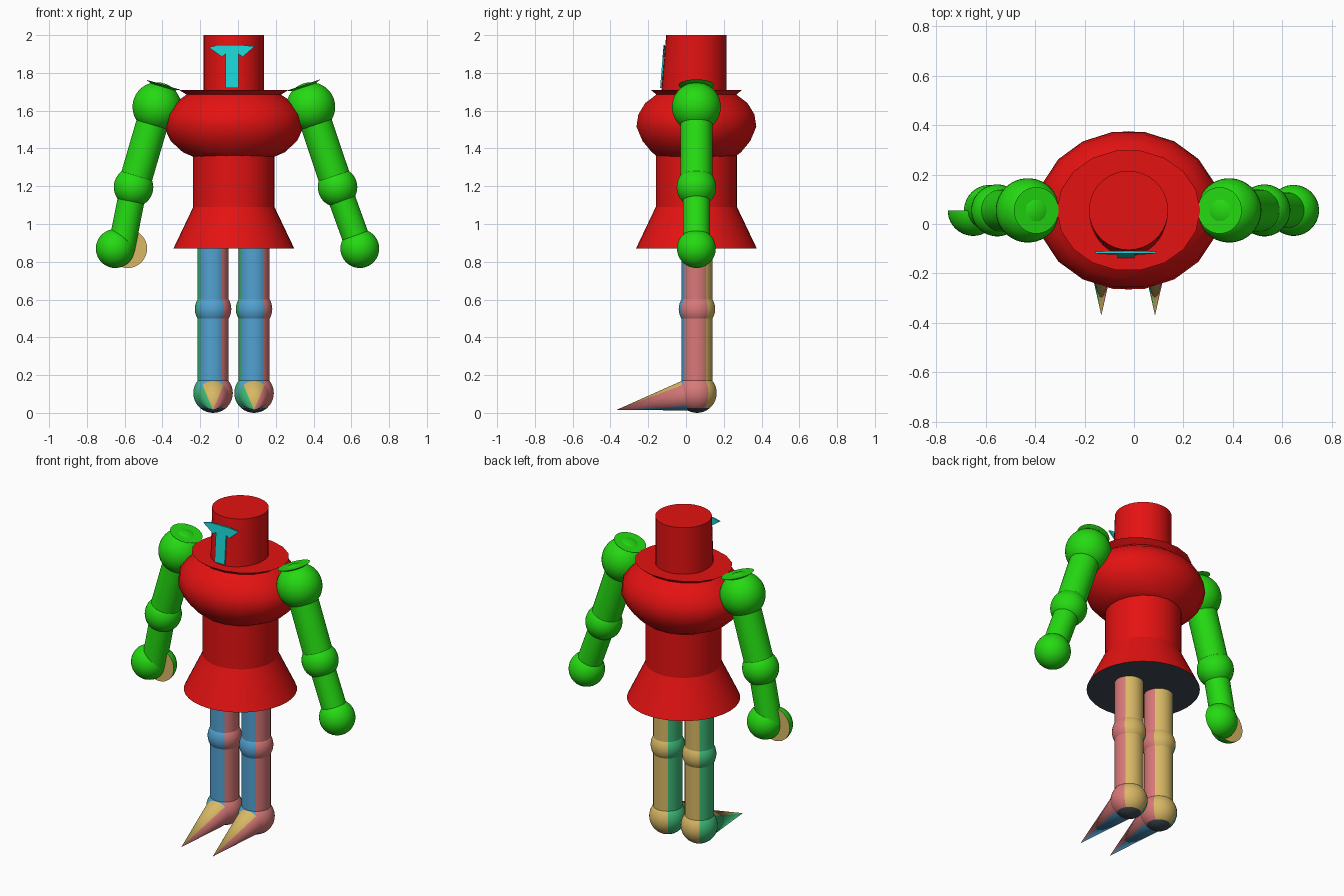
import bpy, bmesh, math
from mathutils import Vector, Matrix

cube = bpy.data.objects.get("Cube")
if cube:
    bpy.data.objects.remove(cube)


def material(name, rgb):
    m = bpy.data.materials.new(name)
    m.use_nodes = True
    m.diffuse_color = (*rgb, 1)
    m.node_tree.nodes["Principled BSDF"].inputs["Base Color"].default_value = (*rgb, 1)
    return m


RED = material("red", (.78, .006, .006))
GREEN = material("bright green", (.018, .7, .006))
BLUE = material("sky blue", (.085, .36, .64))
PINK = material("dusty pink", (.69, .19, .19))
TAN = material("sand", (.69, .48, .13))
SEA = material("sea green", (.048, .5, .19))
DARK = material("charcoal", (.05, .065, .085))
CYAN = material("cyan", (.01, .68, .68))
LEG = [BLUE, PINK, TAN, SEA, DARK]

CX, CY = -.022, .055      # body axis


def finish(name, bm, mats, rule=None, angle=35):
    """Turn a bmesh into a shaded object; rule(face) picks its material."""
    bmesh.ops.recalc_face_normals(bm, faces=bm.faces)
    bm.normal_update()
    if rule:
        for f in bm.faces:
            f.material_index = rule(f)
    me = bpy.data.meshes.new(name)
    bm.to_mesh(me)
    bm.free()
    for m in mats:
        me.materials.append(m)
    ob = bpy.data.objects.new(name, me)
    bpy.context.scene.collection.objects.link(ob)
    bpy.ops.object.select_all(action='DESELECT')
    ob.select_set(True)
    bpy.context.view_layer.objects.active = ob
    bpy.ops.object.shade_smooth_by_angle(angle=math.radians(angle))
    return ob


def loft(rows, n):
    """Elliptical rings (z, rx, ry) joined upward around the body axis."""
    bm = bmesh.new()
    rings = []
    for z, rx, ry in rows:
        angles = [math.tau * i / n for i in range(n)]
        rings.append([bm.verts.new((CX + rx * math.cos(a), CY + ry * math.sin(a), z)) for a in angles])
    for low, high in zip(rings, rings[1:]):
        for i in range(n):
            j = (i + 1) % n
            bm.faces.new((low[i], low[j], high[j], high[i]))
    bm.faces.new(rings[0])
    bm.faces.new(rings[-1])
    return bm


def ball(centre, r):
    bm = bmesh.new()
    turn = Matrix.Rotation(math.radians(5), 4, 'Z')
    bmesh.ops.create_uvsphere(bm, u_segments=36, v_segments=18, radius=r,
                              matrix=Matrix.Translation(centre) @ turn)
    return bm


def tube(a, b, r1, r2):
    a, b = Vector(a), Vector(b)
    bm = bmesh.new()
    turn = (b - a).to_track_quat('Z', 'Y').to_matrix().to_4x4()
    spin = Matrix.Rotation(math.radians(5), 4, 'Z')
    bmesh.ops.create_cone(bm, cap_ends=True, segments=36, radius1=r1, radius2=r2,
                          depth=(b - a).length,
                          matrix=Matrix.Translation((a + b) / 2) @ turn @ spin)
    return bm


def leg_side(f):
    """Front, left, back, right or underside, with the quarters turned a little."""
    if f.normal.z < -.8:
        return 4
    a = math.degrees(math.atan2(f.normal.y, f.normal.x))
    return int(((a + 145) % 360) // 90)


def foot_side(f):
    n = f.normal
    if abs(n.x) > abs(n.z):
        return 1 if n.x > 0 else 3
    return 2 if n.z > 0 else 0


# Torso: chest with collar, waist, flared skirt
finish("chest", loft([(1.35, .20, .20), (1.38, .27, .24), (1.44, .335, .29),
                      (1.515, .37, .322), (1.58, .36, .312), (1.64, .315, .275),
                      (1.685, .25, .215), (1.71, .29, .245)], 18), [RED])
finish("waist_and_skirt", loft([(.87, .32, .32), (1.09, .215, .215), (1.38, .215, .215)], 36),
       [RED, DARK], lambda f: int(f.normal.z < -.9), 25)

# Head: drum whose front leans out toward the bottom
head = loft([(1.69, .16, .16), (2, .16, .16)], 36)
for v in head.verts:
    if v.co.z < 1.9 and v.co.y < CY:
        v.co.y = CY + (v.co.y - CY) * 1.16
finish("head", head, [RED])

# Face plate: a winged bar above a nose strip
bm = bmesh.new()
outline = [(-.066, 1.72), (.003, 1.72), (.003, 1.9), (.025, 1.885), (.088, 1.94),
           (.025, 1.947), (-.11, 1.947), (-.155, 1.935), (-.085, 1.885), (-.066, 1.9)]
face = bm.faces.new([bm.verts.new((x, -.121 - (1.92 - z) * .08, z)) for x, z in outline])
back = bmesh.ops.extrude_face_region(bm, geom=[face])
bmesh.ops.translate(bm, verts=[v for v in back["geom"] if isinstance(v, bmesh.types.BMVert)],
                    vec=(0, .009, 0))
finish("face_plate", bm, [CYAN])

# Arms
ARMS = {"left": (.385, .527, .645), "right": (-.429, -.553, -.617)}
for side, (xs, xe, xh) in ARMS.items():
    shoulder, elbow, hand = (Vector((x, CY, z)) for x, z in ((xs, 1.62), (xe, 1.195), (xh, .87)))
    up = (shoulder - elbow).normalized()
    finish(side + "_shoulder", ball(shoulder, .13), [GREEN])
    finish(side + "_shoulder_collar",
           tube(shoulder + up * .105, shoulder + up * .122, .055, .094), [GREEN])
    finish(side + "_upper_arm", tube(shoulder, elbow, .085, .085), [GREEN])
    finish(side + "_elbow", ball(elbow, .105), [GREEN])
    finish(side + "_forearm", tube(elbow, hand, .072, .072), [GREEN])
    if side == "left":
        finish("left_hand", ball(hand, .103), [GREEN])
        continue
    # Right hand: two half balls slid apart, with sand-coloured cut faces
    for part, d in (("front", -1), ("back", 1)):
        centre = hand + Vector((d * .033, 0, 0))
        bm = ball(centre, .103)
        bmesh.ops.bisect_plane(bm, geom=bm.verts[:] + bm.edges[:] + bm.faces[:],
                               plane_co=centre, plane_no=(0, d, 0), clear_inner=True)
        bmesh.ops.holes_fill(bm, edges=[e for e in bm.edges if e.is_boundary])
        finish("right_hand_" + part, bm, [GREEN, TAN],
               lambda f: int(abs(f.normal.y) > .9999), 30)

# Legs and pointed feet
for side, x in (("left", .085), ("right", -.132)):
    y = .058
    finish(side + "_leg", tube((x, y, .1), (x, y, .88), .082, .082), LEG, leg_side)
    finish(side + "_knee", ball((x, y, .55), .097), LEG, leg_side)
    finish(side + "_ankle", ball((x, y, .105), .105), LEG, leg_side)
    bm = tube((x, .03, .103), (x, -.37, .103), .09, 0)
    for v in bm.verts:
        if v.co.y < -.3:
            v.co.z = .015
    finish(side + "_foot", bm, LEG, foot_side)
